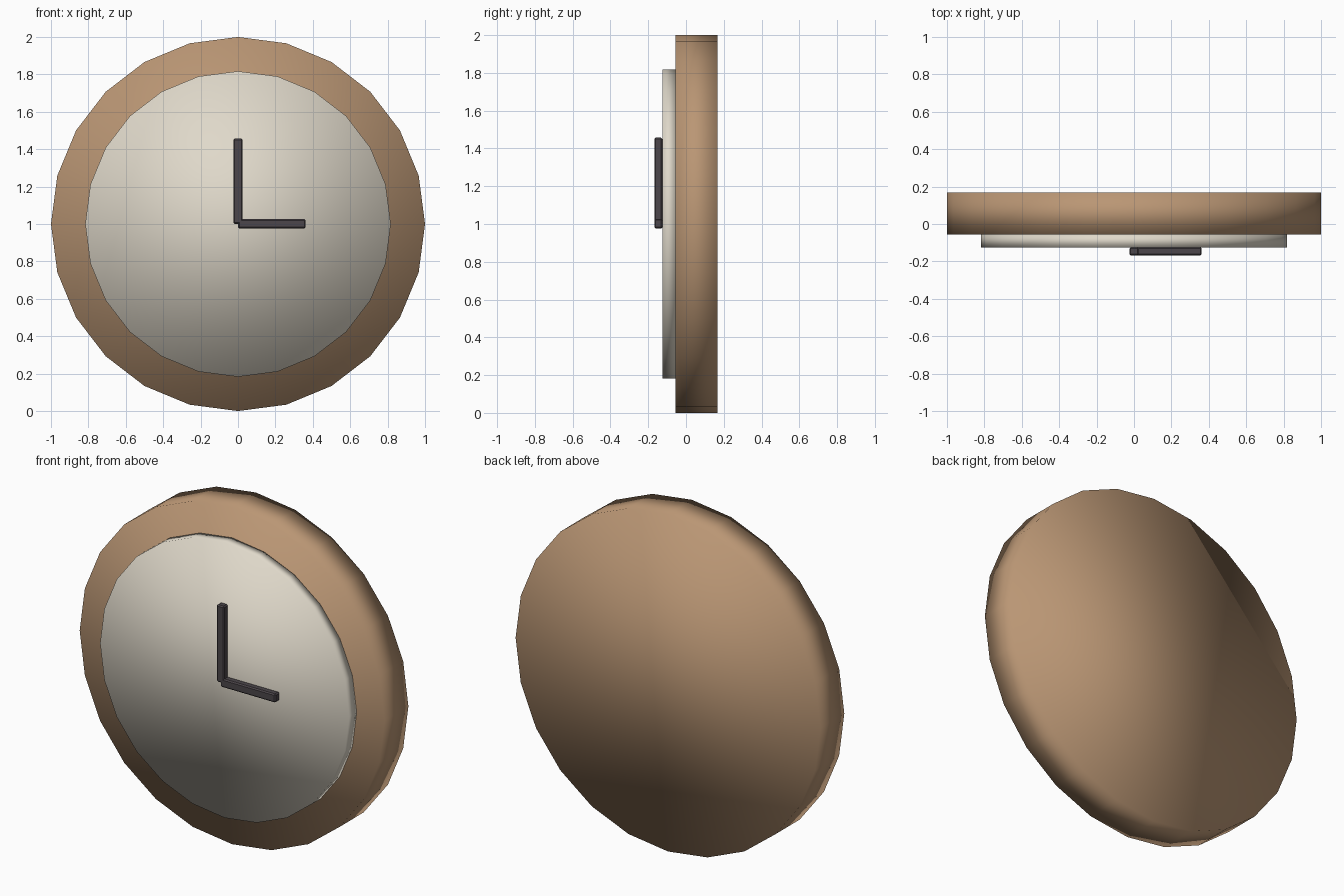
import bpy, math
from mathutils import Vector

if "Cube" in bpy.data.objects:
    bpy.data.objects.remove(bpy.data.objects["Cube"])


def material(name, rgb):
    m = bpy.data.materials.new(name)
    m.diffuse_color = (*rgb, 1)
    m.use_nodes = True
    m.node_tree.nodes["Principled BSDF"].inputs["Base Color"].default_value = m.diffuse_color
    return m


wood = material("warm_wood", (0.49, 0.305, 0.175))
cream = material("cream", (0.74, 0.69, 0.59))
dark = material("dark_grey", (0.072, 0.061, 0.069))


def disc(name, radius, y0, y1, mat):
    # 24-sided disc facing the front, softly shaded across its rim
    bpy.ops.mesh.primitive_cylinder_add(
        vertices=24, radius=radius, depth=y1 - y0,
        location=(0, (y0 + y1) / 2, 1), rotation=(math.pi / 2, 0, 0))
    ob = bpy.context.object
    ob.name = name
    ob.data.materials.append(mat)
    bpy.ops.object.shade_smooth()


def hand(name, lo, hi):
    # slim bar with slightly bevelled edges
    lo, hi = Vector(lo), Vector(hi)
    bpy.ops.mesh.primitive_cube_add(size=1, location=(lo + hi) / 2)
    ob = bpy.context.object
    ob.name = name
    ob.scale = hi - lo
    bpy.ops.object.transform_apply(location=False, rotation=False, scale=True)
    ob.data.materials.append(dark)
    bevel = ob.modifiers.new("bevel", 'BEVEL')
    bevel.width = 0.007
    bevel.segments = 1


# Wooden case and raised dial
disc("case", 1.0, -0.055, 0.168, wood)
disc("dial", 0.817, -0.125, -0.055, cream)

# Hands
hand("minute_hand", (-0.025, -0.168, 1.0), (0.025, -0.125, 1.457))
hand("hour_hand", (0.0, -0.168, 0.976), (0.362, -0.125, 1.027))
